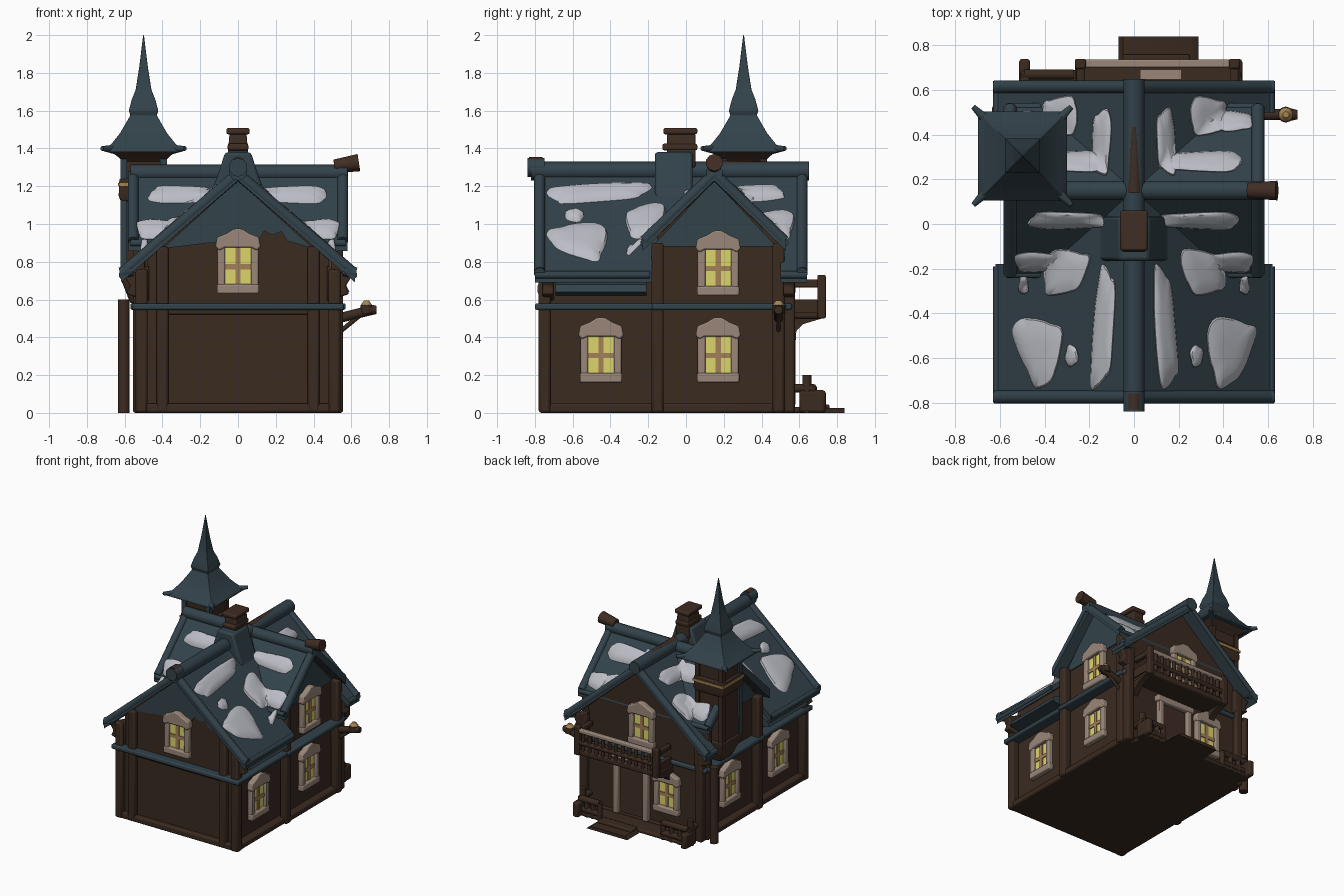
import bpy, bmesh, math, random
from mathutils import Vector, Matrix

random.seed(4)
cube = bpy.data.objects.get("Cube")
if cube:
    bpy.data.objects.remove(cube, do_unlink=True)


def material(name, r, g, b):
    m = bpy.data.materials.new(name)
    m.use_nodes = True
    m.diffuse_color = (r, g, b, 1)
    m.node_tree.nodes["Principled BSDF"].inputs["Base Color"].default_value = (r, g, b, 1)
    return m


SLATE = material("slate_blue", .032, .054, .068)
WOOD = material("dark_wood", .043, .0235, .0145)
BRICK = material("red_brown", .05, .026, .017)
TRIM = material("pale_trim", .32, .24, .19)
GLASS = material("lit_glass", .72, .66, .15)
BARS = material("window_bars", .36, .22, .1)
SNOW = material("snow", .5, .51, .56)
GOLD = material("gold", .38, .23, .08)
TURN = Matrix.Rotation(math.pi / 2, 4, "Z")  # local x runs along world y
SIDES = (-1, 1)


def finish(name, bm, mat, bevel=0.0, M=Matrix()):
    bmesh.ops.recalc_face_normals(bm, faces=bm.faces)
    me = bpy.data.meshes.new(name)
    bm.to_mesh(me)
    bm.free()
    me.transform(M)
    me.materials.append(mat)
    ob = bpy.data.objects.new(name, me)
    bpy.context.collection.objects.link(ob)
    if bevel:
        mod = ob.modifiers.new("soft_edges", "BEVEL")
        mod.width, mod.segments, mod.limit_method = bevel, 2, "ANGLE"
    bpy.ops.object.select_all(action="DESELECT")
    ob.select_set(True)
    bpy.context.view_layer.objects.active = ob
    bpy.ops.object.shade_smooth_by_angle(angle=math.radians(40))


def loft(name, rings, mat, bevel=0.0, M=Matrix()):
    """Skin a stack of equal-length vertex rings and cap both ends."""
    bm = bmesh.new()
    vs = [[bm.verts.new(p) for p in ring] for ring in rings]
    n = len(vs[0])
    for a, b in zip(vs, vs[1:]):
        for i in range(n):
            bm.faces.new((a[i], a[(i + 1) % n], b[(i + 1) % n], b[i]))
    bm.faces.new(vs[0])
    bm.faces.new(vs[-1])
    finish(name, bm, mat, bevel, M)


def prism(name, outline, d0, d1, mat, M=Matrix(), bevel=0.0):
    loft(name, [[(u, d, v) for u, v in outline] for d in (d0, d1)], mat, bevel, M)


def box(name, x, y, z, mat, M=Matrix(), bevel=0.0):
    prism(name, [(x[0], z[0]), (x[1], z[0]), (x[1], z[1]), (x[0], z[1])], *y, mat, M, bevel)


def beam(name, a, b, r, mat, r2=None):
    a, b = Vector(a), Vector(b)
    bm = bmesh.new()
    bmesh.ops.create_cone(bm, cap_ends=True, segments=10, radius1=r,
                          radius2=r if r2 is None else r2, depth=(b - a).length)
    q = (b - a).to_track_quat("Z", "Y").to_matrix().to_4x4()
    finish(name, bm, mat, 0, Matrix.Translation((a + b) / 2) @ q)


def square_tower(name, cx, cy, steps, mat, bevel=0.0):
    corners = ((-1, -1), (1, -1), (1, 1), (-1, 1))
    loft(name, [[(cx + h * i, cy + h * j, z) for i, j in corners] for h, z in steps], mat, bevel)


# Roof planes: the main ridge runs along y, the cross ridge along x
TOP, CROSS_Y, PITCH, CROSS_PITCH = 1.28, .15, .87, .98


def main_z(x):
    return TOP - PITCH * abs(x)


def cross_z(y):
    return TOP - CROSS_PITCH * abs(y - CROSS_Y)


def chevron(c, half, pitch, thick=.05):
    e = TOP - pitch * half
    return [(c - half, e), (c, TOP), (c + half, e), (c + half, e - thick), (c, TOP - thick), (c - half, e - thick)]


# Walls, set back behind the posts
MAIN_X, WING_X, FRONT_Y = .48, .49, -.738
prism("main_walls", [(-MAIN_X, 0), (MAIN_X, 0), (MAIN_X, .81), (0, 1.24), (-MAIN_X, .81)], FRONT_Y, .54, WOOD)
prism("wing_walls", [(-.15, 0), (.5, 0), (.5, .9), (CROSS_Y, 1.24), (-.15, .94)], -WING_X, WING_X, WOOD, TURN)
prism("front_gable_siding", [(-.4, .87), (-.15, .9), (.1, .9), (.14, .965), (.18, .94), (.23, .96), (.26, .91),
                             (.4, .87), (0, 1.23)], FRONT_Y - .008, FRONT_Y, SLATE)
for s in SIDES:
    prism("wing_gable_siding", [(-.18, .88), (.48, .88), (CROSS_Y, 1.23)], s * WING_X, s * (WING_X + .008), SLATE, TURN)
box("plinth_main", (-.535, .535), (-.775, .55), (0, .05), WOOD, bevel=.012)
box("plinth_wing", (-.545, .545), (-.16, .5), (0, .05), WOOD, bevel=.012)
box("front_panel_head", (-.38, .38), (-.765, FRONT_Y), (.52, .56), WOOD, bevel=.01)

# Blue belt course around the storeys
box("belt_main", (-.56, .56), (-.8, .56), (.545, .58), SLATE, bevel=.01)
box("belt_wing", (-.57, .57), (-.18, .53), (.545, .58), SLATE, bevel=.01)

# Posts and eave brackets
for s in SIDES:
    for name, x, y, h in (("corner_post", .51, -.748, .76), ("front_post", .4, -.745, .88),
                          ("wing_front_post", .525, -.15, .9), ("wing_back_post", .525, .49, .9),
                          ("back_post", .51, .545, .76)):
        box(name, (s * x - .032, s * x + .032), (y - .032, y + .032), (0, h), WOOD, bevel=.014)
    for y in (-.73, .545):
        prism("eave_bracket", [(s * .47, .59), (s * .59, .63), (s * .57, .67), (s * .6, .72), (s * .47, .78)],
              y - .03, y + .03, WOOD, bevel=.01)
    prism("lower_eave_skirt", [(s * .47, .72), (s * .57, .68), (s * .59, .64), (s * .47, .62)],
          -.69, -.21, SLATE)

# Roof slabs
prism("front_roof", chevron(0, .62, PITCH), -.8, -.18, SLATE)
prism("middle_roof", chevron(0, .4, PITCH), -.18, .5, SLATE)
prism("back_roof", chevron(0, .62, PITCH), .5, .64, SLATE)
prism("wing_roof", chevron(CROSS_Y, .38, CROSS_PITCH), -.58, .58, SLATE, TURN)

# Rolled barge boards, eaves and ridges
for s in SIDES:
    for y in (-.775, .615):
        beam("barge_board", (0, y, TOP - .015), (s * .6, y, .75), .03, SLATE)
        beam("barge_foot", (s * .56, y, .755), (s * .625, y, .74), .03, SLATE)
    for y0, y1 in ((-.8, -.19), (.5, .64)):
        beam("eave_roll", (s * .612, y0, .73), (s * .612, y1, .73), .02, SLATE)
    for t in SIDES:
        beam("wing_barge_board", (s * .555, CROSS_Y, TOP - .015), (s * .555, CROSS_Y + t * .37, .91), .03, SLATE)
    beam("wing_eave_roll", (-.57, CROSS_Y + s * .375, .9), (.57, CROSS_Y + s * .375, .9), .018, SLATE)
beam("main_ridge", (0, -.82, TOP), (0, .65, TOP), .05, SLATE)
beam("cross_ridge", (-.57, CROSS_Y, TOP - .01), (.58, CROSS_Y, TOP - .01), .045, SLATE)
beam("front_ridge_cap", (0, -.84, TOP + .02), (0, -.75, TOP + .02), .05, SLATE)
beam("front_ridge_knob", (0, -.83, TOP + .04), (0, -.76, TOP + .04), .035, BRICK)
beam("side_ridge_cap", (.51, CROSS_Y, 1.305), (.64, CROSS_Y, 1.325), .036, BRICK, .046)
beam("back_ridge_wedge", (0, .14, TOP + .022), (0, .52, TOP + .04), .035, BRICK, .008)

# Chimney
prism("chimney_saddle", [(-.17, 1.1), (.17, 1.1), (.11, 1.25), (.068, 1.38), (-.068, 1.38), (-.11, 1.25)],
      -.165, .035, SLATE, bevel=.015)
prism("chimney_stack", [(-.06, 1.3), (.06, 1.3), (.045, 1.48), (-.045, 1.48)], -.1, .05, BRICK, bevel=.01)
box("chimney_collar", (-.055, .055), (-.125, .06), (1.39, 1.425), BRICK, bevel=.01)
box("chimney_cap", (-.062, .062), (-.12, .06), (1.475, 1.508), BRICK, bevel=.01)

# Turret with a flared spire
TX, TY = -.5, .305
square_tower("turret_body", TX, TY, [(.115, .7), (.11, 1.15), (.11, 1.4)], WOOD, .01)
square_tower("turret_foot", TX, TY, [(.07, .58), (.125, .72), (.125, .76)], WOOD, .01)
square_tower("turret_collar", TX, TY, [(.122, 1.12), (.132, 1.15), (.128, 1.24)], WOOD, .008)
square_tower("turret_gold_band", TX, TY, [(.135, 1.2), (.135, 1.217)], GOLD)
square_tower("turret_cornice", TX, TY, [(.11, 1.33), (.135, 1.355), (.18, 1.39)], BRICK)
square_tower("turret_roof", TX, TY, [(.2, 1.38), (.198, 1.395), (.165, 1.43), (.125, 1.48), (.09, 1.54),
             (.07, 1.575), (.078, 1.6), (.07, 1.63), (.062, 1.66), (.042, 1.71), (.034, 1.76), (.023, 1.83),
             (.002, 2)], SLATE, .006)
for i in SIDES:
    for j in SIDES:
        beam("turret_roof_tip", (TX + i * .15, TY + j * .15, 1.395), (TX + i * .22, TY + j * .22, 1.4),
             .026, SLATE, .012)
        x, y = TX + i * .105, TY + j * .105
        box("turret_post", (x - .018, x + .018), (y - .018, y + .018), (.72, 1.36), SLATE if j < 0 else WOOD)
beam("turret_support_post", (-.605, .51, 0), (-.605, .51, .6), .033, WOOD)


# Windows: local -y points out of the wall
def window(x, y, z, angle):
    M = Matrix.Translation((x, y, z)) @ Matrix.Rotation(math.radians(angle), 4, "Z")
    box("window_glass", (-.075, .075), (-.012, -.004), (.04, .25), GLASS, M)
    box("window_bar_upright", (-.014, .014), (-.019, -.011), (.04, .25), BARS, M)
    box("window_bar_cross", (-.075, .075), (-.019, -.011), (.13, .157), BARS, M)
    for s in SIDES:
        box("window_jamb", (s * .088 - .02, s * .088 + .02), (-.035, .01), (.02, .27), TRIM, M, .008)
    box("window_sill", (-.112, .112), (-.04, .01), (0, .052), TRIM, M, .01)
    head = [(-.1, .23), (-.07, .245), (.07, .245), (.1, .23), (.12, .25), (.11, .3), (.06, .32), (.02, .345),
            (-.02, .345), (-.06, .32), (-.11, .3), (-.12, .25)]
    prism("window_head", head, -.043, .01, TRIM, M, .008)


window(0, FRONT_Y - .008, .63, 0)
window(WING_X + .008, .17, .62, 90)
for s in SIDES:
    window(s * WING_X, .17, .16, s * 90)
    window(s * MAIN_X, -.45, .16, s * 90)
window(0, .54, .63, 180)
window(-.22, .54, .15, 180)

# Back door, porch and steps
box("door_leaf", (-.03, .21), (.54, .55), (.05, .42), BRICK)
for x in (-.04, .22):
    box("door_jamb", (x - .022, x + .022), (.53, .58), (.04, .44), TRIM, bevel=.008)
box("door_head", (-.08, .26), (.53, .585), (.42, .47), TRIM, bevel=.01)
box("porch_floor", (-.49, .46), (.53, .69), (0, .03), WOOD, bevel=.01)
prism("steps", [(-.07, 0), (.29, 0), (.25, .025), (-.05, .025)], .68, .84, WOOD)
box("upper_step", (-.05, .25), (.68, .76), (0, .045), WOOD, bevel=.01)
for x0, x1 in ((-.49, -.27), (.29, .46)):
    for z in (.05, .13):
        beam("porch_rail", (x0, .67, z), (x1, .67, z), .024, WOOD)
    for i in range(4):
        x = x0 + (x1 - x0) * i / 3
        beam("porch_baluster", (x, .67, 0), (x, .67, .14), .02, WOOD)
    outer = x0 if x0 < 0 else x1
    beam("porch_side_rail", (outer, .55, .13), (outer, .67, .13), .022, WOOD)
    beam("porch_newel", (outer, .64, 0), (outer, .64, .2), .024, WOOD)
    box("porch_scroll_block", (outer - .025, outer + .025), (.6, .74), (0, .12), WOOD, bevel=.015)

# Balcony
box("balcony_floor", (-.26, .46), (.53, .73), (.5, .545), WOOD, bevel=.012)
box("balcony_threshold", (.03, .21), (.65, .69), (.543, .551), TRIM)
box("balcony_front_rail", (-.22, .44), (.7, .737), (.678, .71), TRIM, bevel=.008)
beam("balcony_lower_rail", (-.24, .72, .6), (.46, .72, .6), .018, WOOD)
for i in range(13):
    x = -.24 + .7 * i / 12
    beam("balcony_baluster", (x, .72, .54), (x, .72, .69), .014, WOOD)
for x in (-.24, .45):
    box("balcony_post", (x - .024, x + .024), (.695, .74), (.5, .73), WOOD, bevel=.008)
    box("balcony_side_rail", (x - .018, x + .018), (.55, .72), (.665, .705), WOOD, bevel=.008)
    box("balcony_side_board", (x - .018, x + .018), (.55, .72), (.53, .6), WOOD)
    prism("balcony_bracket", [(.54, .4), (.58, .43), (.62, .47), (.72, .5), (.54, .5)], -x - .025, -x + .025, WOOD, TURN)

# Lantern arm on the side wall
beam("lantern_arm", (.53, .49, .5), (.71, .49, .545), .026, WOOD)
beam("lantern_brace", (.54, .49, .43), (.65, .49, .52), .012, WOOD)
beam("lantern_head", (.68, .49, .525), (.68, .49, .57), .036, WOOD, .034)
beam("lantern_light", (.68, .49, .568), (.68, .49, .595), .034, GOLD, .014)
beam("lantern_tip", (.7, .49, .545), (.732, .49, .545), .03, WOOD, .022)


# Snow patches draped over the roof planes
def snow(cx, cy, rx, ry, taper=0.0, lean=0.0, power=.7):
    phase, n = random.random() * 6, 32
    rings = []
    for k, lift in ((1, -.004), (.94, .018), (.65, .03), (.35, .033), (.02, .033)):
        ring = []
        for i in range(n):
            a = math.tau * i / n
            c, s = math.cos(a), math.sin(a)
            w = k * (1 + .07 * math.sin(3 * a + phase) + .05 * math.sin(5 * a - phase))
            y = ry * w * math.copysign(abs(s) ** power, s)
            x = cx + rx * w * (1 + taper * s) * math.copysign(abs(c) ** power, c) + lean * y
            ring.append((x, cy + y, max(main_z(x), cross_z(cy + y)) + lift))
        rings.append(ring)
    loft("snow_patch", rings, SNOW)


for s in SIDES:
    snow(s * .138, -.46, .047, .265, -.15, s * -.07, .6)
    snow(s * .425, -.575, .095, .155, .45, s * .1)
    snow(s * .28, -.59, .03, .05, power=1)
    snow(s * .31, -.215, .095, .1, .1, s * -.2, .6)
    snow(s * .44, -.17, .1, .045)
    snow(s * .3, .015, .175, .038, power=.6)
    snow(s * .145, .37, .042, .145, -.1, s * -.05, .6)
    snow(s * .3, .28, .19, .045, power=.6)
    snow(s * .33, .485, .08, .085, power=.6)
    snow(s * .45, .46, .08, .045)
    snow(s * .495, -.275, .022, .04)
